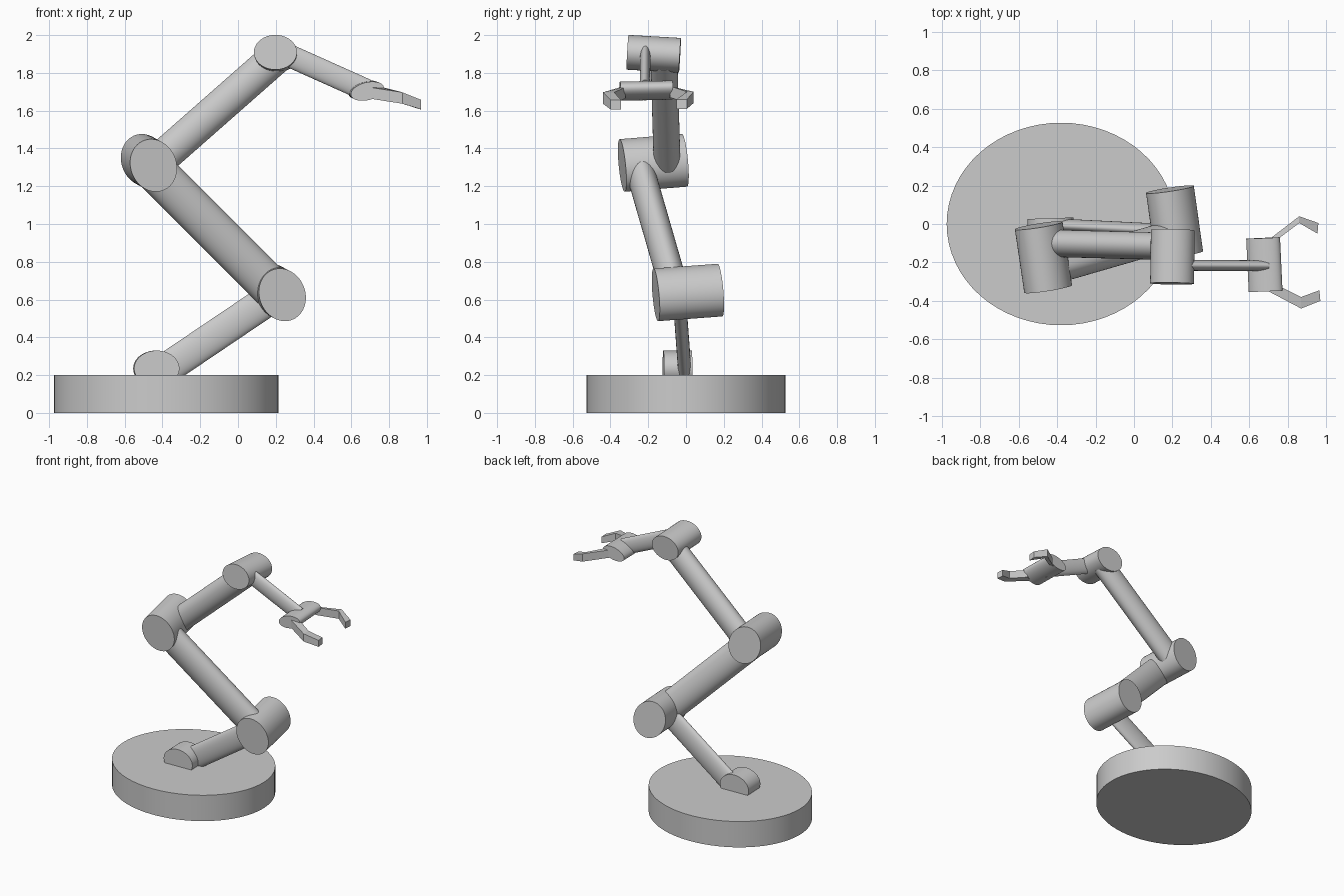
import bpy, bmesh
from mathutils import Vector, Matrix

cube = bpy.data.objects.get("Cube")
if cube:
    bpy.data.objects.remove(cube, do_unlink=True)

# One plain grey for the whole arm
grey = bpy.data.materials.new("plain_grey")
grey.use_nodes = True
colour = (0.6, 0.6, 0.6, 1)
grey.diffuse_color = colour
grey.node_tree.nodes["Principled BSDF"].inputs["Base Color"].default_value = colour


def finish(bm, name, smooth):
    bmesh.ops.recalc_face_normals(bm, faces=bm.faces)
    mesh = bpy.data.meshes.new(name)
    bm.to_mesh(mesh)
    bm.free()
    obj = bpy.data.objects.new(name, mesh)
    bpy.context.collection.objects.link(obj)
    mesh.materials.append(grey)
    if smooth:
        bpy.ops.object.select_all(action='DESELECT')
        obj.select_set(True)
        bpy.context.view_layer.objects.active = obj
        bpy.ops.object.shade_smooth_by_angle(angle=0.6)
    return obj


def tube(name, start, end, tall, wide, up):
    """Elliptical cylinder; 'tall' is its radius towards 'up', 'wide' across."""
    start, end = Vector(start), Vector(end)
    axis = (end - start).normalized()
    up = Vector(up)
    up = (up - axis * up.dot(axis)).normalized()
    side = axis.cross(up)
    bm = bmesh.new()
    bmesh.ops.create_cone(bm, cap_ends=True, segments=64, radius1=1, radius2=1, depth=1)
    frame = Matrix((up * tall, side * wide, end - start)).transposed().to_4x4()
    frame.translation = (start + end) / 2
    bm.transform(frame)
    return finish(bm, name, True)


def finger(name, stations):
    """Bent bar through stations of (x, inner y, outer x, outer y, low z, high z)."""
    bm = bmesh.new()
    rings = []
    for xi, yi, xo, yo, lo, hi in stations:
        corners = [(xi, yi, lo), (xi, yi, hi), (xo, yo, hi), (xo, yo, lo)]
        rings.append([bm.verts.new(c) for c in corners])
    for a, b in zip(rings, rings[1:]):
        for i in range(4):
            j = (i + 1) % 4
            bm.faces.new((a[i], a[j], b[j], b[i]))
    bm.faces.new(rings[0])
    bm.faces.new(rings[-1])
    return finish(bm, name, False)


UP, SIDE, LEAN = (0, 0, 1), (0, 1, 0), (-0.45, 0, 1)

# Round base plate
tube("base_plate", (-0.38, 0, 0), (-0.38, 0, 0.2), 0.527, 0.595, SIDE)

# Joint barrels, front end to back end
tube("base_joint", (-0.43, -0.12, 0.235), (-0.435, 0.03, 0.235), 0.095, 0.12, UP)
tube("lower_joint", (0.235, -0.16, 0.625), (0.187, 0.18, 0.65), 0.143, 0.122, LEAN)
tube("middle_joint", (-0.447, -0.338, 1.31), (-0.496, -0.008, 1.337), 0.143, 0.122, LEAN)
tube("upper_joint", (0.198, -0.31, 1.909), (0.202, -0.032, 1.893), 0.092, 0.114, UP)
tube("wrist_joint", (0.685, -0.35, 1.703), (0.672, -0.073, 1.709), 0.047, 0.09, (-0.25, 0, 1))

# Arm segments, flattened sideways
tube("lower_arm", (-0.43, -0.005, 0.2), (0.23, -0.038, 0.645), 0.035, 0.084, SIDE)
tube("middle_arm", (0.225, -0.05, 0.615), (-0.45, -0.245, 1.29), 0.075, 0.108, SIDE)
tube("upper_arm", (-0.45, -0.1, 1.31), (0.2, -0.117, 1.882), 0.071, 0.089, SIDE)
tube("fore_arm", (0.2, -0.215, 1.923), (0.68, -0.217, 1.708), 0.028, 0.06, SIDE)

# Gripper fingers
finger("right_finger", [
    (0.75, -0.32, 0.69, -0.345, 1.665, 1.725),
    (0.87, -0.38, 0.87, -0.44, 1.637, 1.697),
    (0.965, -0.345, 0.97, -0.4, 1.607, 1.657)])
finger("left_finger", [
    (0.74, -0.085, 0.69, -0.09, 1.67, 1.73),
    (0.86, 0.005, 0.86, 0.04, 1.64, 1.7),
    (0.955, -0.05, 0.96, 0.005, 1.61, 1.66)])
